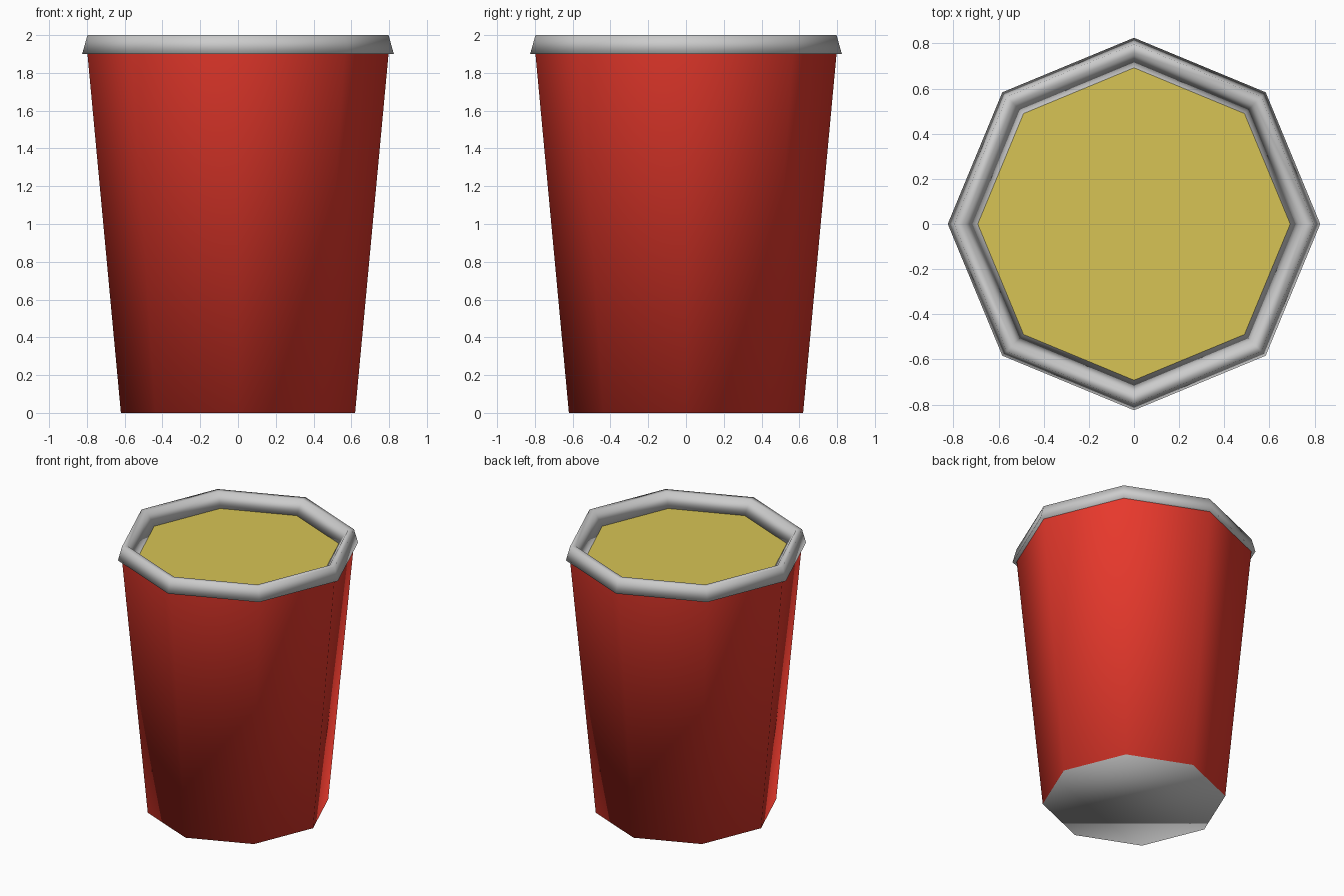
import bpy, bmesh
from math import cos, sin, tau

if "Cube" in bpy.data.objects:
    bpy.data.objects.remove(bpy.data.objects["Cube"])

SIDES = 8


def material(name, rgb):
    mat = bpy.data.materials.new(name)
    mat.diffuse_color = (*rgb, 1)
    mat.use_nodes = True
    mat.node_tree.nodes["Principled BSDF"].inputs["Base Color"].default_value = mat.diffuse_color
    return mat


def lathe(name, profile, closed=False, cap=False, mats=(), smooth=True):
    """Revolve (radius, z) points around z with SIDES flat sides; cap fills the first ring."""
    bm = bmesh.new()
    rings = [[bm.verts.new((r * cos(tau * i / SIDES), r * sin(tau * i / SIDES), z))
              for i in range(SIDES)] for r, z in profile]
    pairs = list(zip(rings, rings[1:]))
    if closed:
        pairs.append((rings[-1], rings[0]))
    for a, b in pairs:
        for i in range(SIDES):
            j = (i + 1) % SIDES
            bm.faces.new((a[i], a[j], b[j], b[i]))
    if cap:
        face = bm.faces.new(rings[0][::-1] if pairs else rings[0])
        face.material_index = len(mats) - 1
    for f in bm.faces:
        f.smooth = smooth
    mesh = bpy.data.meshes.new(name)
    bm.to_mesh(mesh)
    bm.free()
    for m in mats:
        mesh.materials.append(m)
    obj = bpy.data.objects.new(name, mesh)
    bpy.context.collection.objects.link(obj)
    return obj


red = material("red", (0.8, 0.04, 0.025))
grey = material("grey", (0.8, 0.8, 0.8))
yellow = material("yellow", (0.68, 0.55, 0.09))

# Tapered cup wall with a grey base
lathe("cup_body", [(0.62, 0), (0.797, 1.9)], cap=True, mats=(red, grey))

# Thick lip around the top
lathe("rim", [(0.69, 1.9), (0.825, 1.9), (0.797, 2.0), (0.757, 2.0)], closed=True)

# Drink surface inside the rim
lathe("drink", [(0.695, 1.903)], cap=True, mats=(yellow,), smooth=False)
